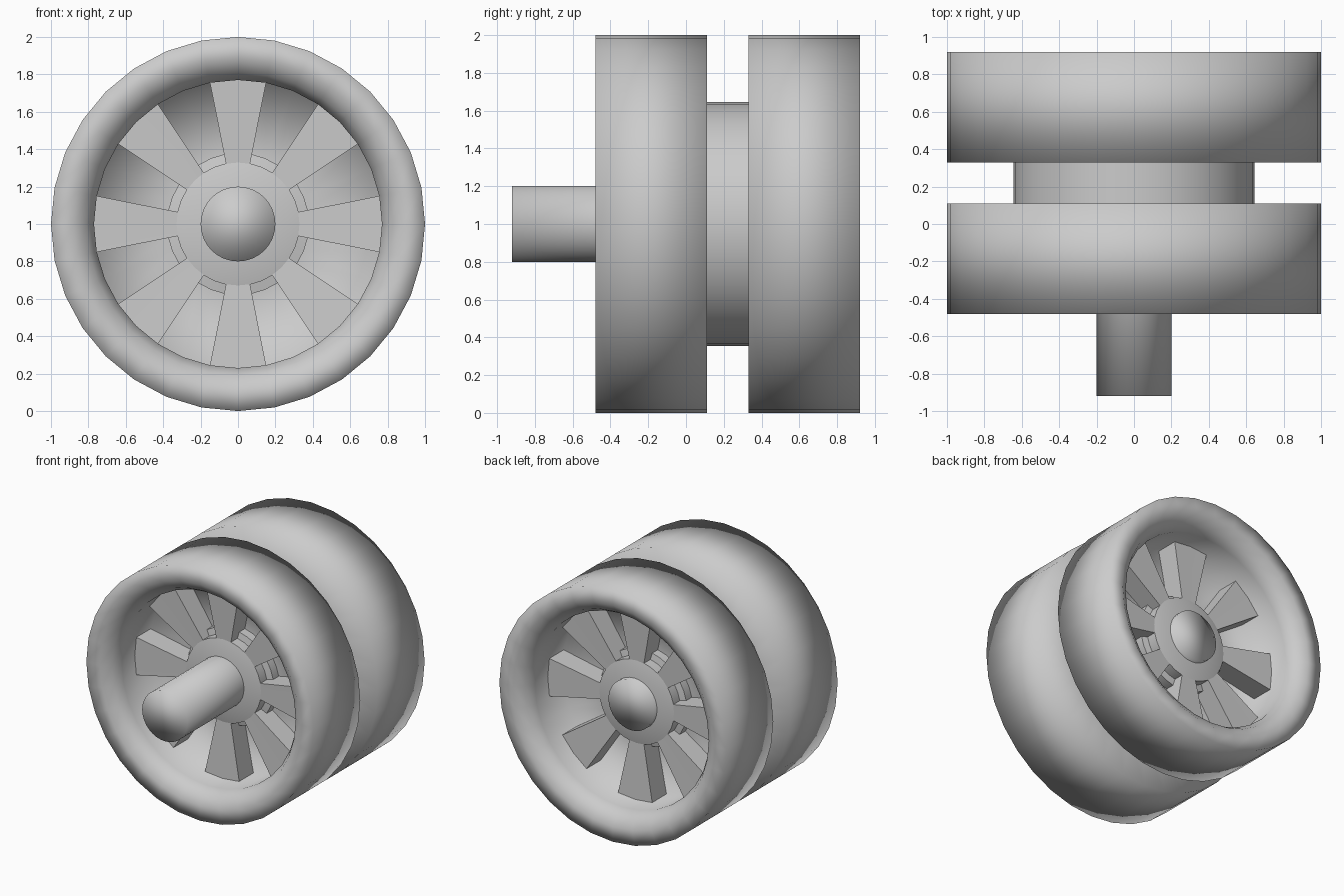
import bpy, bmesh
from math import sin, cos, radians, tau

if "Cube" in bpy.data.objects:
    bpy.data.objects.remove(bpy.data.objects["Cube"])

SIDES = 32
MID_Y = 0.22          # mirror plane between the two wheels


def finish(bm, name, mirrored=False, angle=None):
    """Turn a bmesh into a named, shaded object, optionally mirrored to the rear wheel."""
    if mirrored:
        for v in bm.verts:
            v.co.y = 2 * MID_Y - v.co.y
    bmesh.ops.recalc_face_normals(bm, faces=bm.faces)
    me = bpy.data.meshes.new(name)
    bm.to_mesh(me)
    bm.free()
    ob = bpy.data.objects.new(name, me)
    bpy.context.collection.objects.link(ob)
    bpy.ops.object.select_all(action='DESELECT')
    ob.select_set(True)
    bpy.context.view_layer.objects.active = ob
    if angle is None:
        bpy.ops.object.shade_smooth()
    else:
        bpy.ops.object.shade_smooth_by_angle(angle=radians(angle))
    return ob


def polar(r, a, y):
    return (r * sin(a), y, 1 + r * cos(a))


def lathe(profile, name, mirrored=False, caps=(True, True), angle=None):
    """Spin (radius, y) points around the axle line."""
    bm = bmesh.new()
    rings = [[bm.verts.new(polar(r, tau * i / SIDES, y)) for i in range(SIDES)]
             for r, y in profile]
    for a, b in zip(rings, rings[1:]):
        for i in range(SIDES):
            j = (i + 1) % SIDES
            bm.faces.new((a[i], a[j], b[j], b[i]))
    if caps[0]:
        bm.faces.new(rings[0])
    if caps[1]:
        bm.faces.new(rings[-1])
    return finish(bm, name, mirrored, angle)


def spokes(name, mirrored, r_in=0.32, r_out=0.775, y_front=-0.20, y_hub=-0.18, y_back=-0.01):
    """Eight wedge spokes, each filling every other 22.5 degree sector."""
    bm = bmesh.new()
    half = tau / SIDES
    for k in range(8):
        rows = []
        for t in (-1, 0, 1):
            a = tau * k / 8 + t * half
            rows.append([bm.verts.new(polar(r, a, y)) for r, y in
                         ((r_in, y_hub), (r_out, y_front), (r_out, y_back), (r_in, y_back))])
        for a, b in zip(rows, rows[1:]):
            for i in range(4):
                j = (i + 1) % 4
                bm.faces.new((a[i], a[j], b[j], b[i]))
        bm.faces.new(rows[0])
        bm.faces.new(rows[2])
    return finish(bm, name, mirrored, 40)


for side, mirrored in (("front", False), ("rear", True)):
    # tyre with rounded inner lip and the recessed rim dish
    lathe([(0.64, 0.11), (1.0, 0.11), (1.0, -0.48), (0.88, -0.48), (0.81, -0.43),
           (0.77, -0.36), (0.77, -0.02), (0.38, -0.02)],
          side + "_tyre_and_rim", mirrored, caps=(False, False))
    # stepped hub
    lathe([(0.38, -0.02), (0.38, -0.09), (0.33, -0.10), (0.33, -0.18), (0.20, -0.21)],
          side + "_hub", mirrored, caps=(False, True), angle=40)
    spokes(side + "_spokes", mirrored)
    # inner drum between the wheels
    lathe([(0.645, 0.11), (0.645, MID_Y)], side + "_drum", mirrored, angle=40)

# axle running through both wheels
lathe([(0.20, -0.92), (0.20, 0.69)], "axle")
